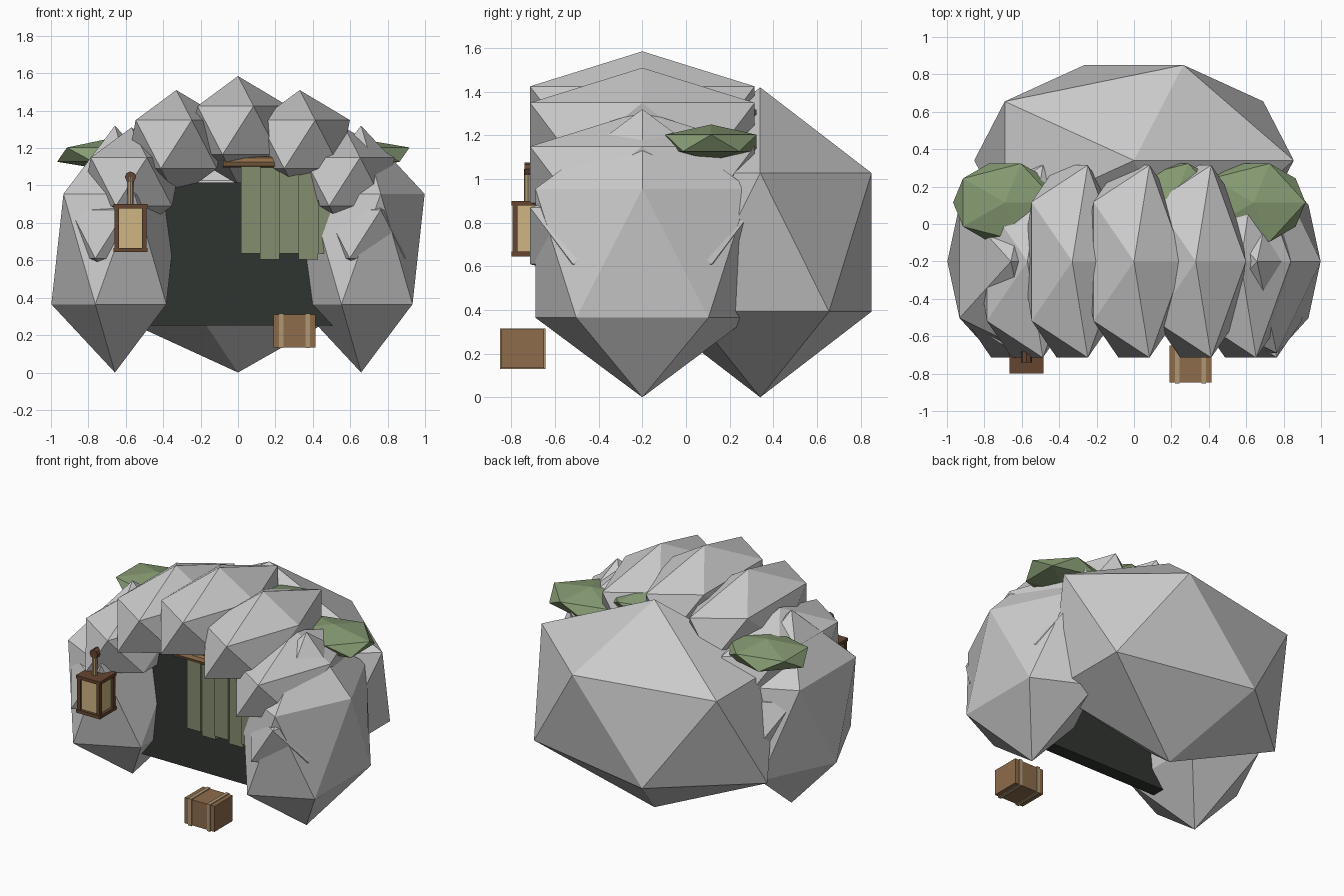
import bpy

if "Cube" in bpy.data.objects:
    bpy.data.objects.remove(bpy.data.objects["Cube"])


def mat(name, r, g, b):
    m = bpy.data.materials.new(name)
    m.diffuse_color = (r, g, b, 1)
    m.use_nodes = True
    m.node_tree.nodes["Principled BSDF"].inputs["Base Color"].default_value = m.diffuse_color
    return m


DARK = mat("cave_dark", 0.03, 0.035, 0.03)
WOOD = mat("wood", 0.27, 0.15, 0.07)
FRAME = mat("dark_wood", 0.13, 0.06, 0.03)
TAN = mat("tan", 0.42, 0.31, 0.18)
GLOW = mat("lamp_glass", 0.62, 0.46, 0.23)
CLOTH = mat("curtain_green", 0.23, 0.27, 0.16)
MOSS = mat("moss", 0.24, 0.33, 0.17)


def finish(name, material):
    o = bpy.context.object
    o.name = name
    if material:
        o.data.materials.append(material)
    return o


def rock(name, loc, scale, material=None):
    bpy.ops.mesh.primitive_ico_sphere_add(subdivisions=1, radius=1, location=loc)
    bpy.context.object.scale = scale
    return finish(name, material)


def box(name, x, y, z, material):
    """Box from (min, max) ranges."""
    c = [(a + b) / 2 for a, b in (x, y, z)]
    bpy.ops.mesh.primitive_cube_add(size=1, location=c)
    bpy.context.object.scale = [b - a for a, b in (x, y, z)]
    return finish(name, material)


def rod(name, loc, r, length, rot, material):
    bpy.ops.mesh.primitive_cylinder_add(vertices=8, radius=r, depth=length, location=loc, rotation=rot)
    return finish(name, material)


# Rock shell: side legs, rear boulder and the arch
rock("rear_boulder", (0, 0.34, 0.71), (0.955, 0.6, 0.71))
for side, s in (("left", -1), ("right", 1)):
    rock(side + "_leg_rock", (s * 0.658, -0.2, 0.66), (0.38, 0.576, 0.66))
    for i, (x, z) in enumerate([(0.33, 1.22), (0.57, 1.02), (0.68, 0.74)]):
        rock(f"{side}_arch_rock_{i}", (s * x, -0.2, z), (0.3, 0.605, 0.29))
rock("keystone_rock", (0, -0.2, 1.295), (0.3, 0.605, 0.29))

# Dark panel closing the cave
box("cave_back_panel", (-0.52, 0.52), (-0.37, -0.28), (0.25, 1.015), DARK)

# Moss clumps
for i, (x, z) in enumerate([(-0.69, 1.165), (0.64, 1.165), (0.205, 1.28)]):
    rock(f"moss_{i}", (x, 0.115, z), (0.31, 0.245, 0.085), MOSS)

# Curtain rod and hanging strips
rod("curtain_rod", (0.22, -0.56, 1.125), 0.03, 0.6, (0, 1.5708, 0), WOOD)
for i in range(5):
    x = 0.015 + i * 0.103
    odd = i % 2
    y = -0.575 + 0.015 * odd
    box(f"curtain_strip_{i}", (x, x + 0.105), (y, y + 0.03), (0.605 if odd else 0.635, 1.11), CLOTH)

# Lantern on a peg
LX, LY = -0.575, -0.71
rod("lantern_peg", (LX, -0.63, 1.045), 0.03, 0.22, (1.5708, 0, 0), FRAME)
rod("lantern_cord", (LX, -0.725, 0.97), 0.017, 0.15, (0, 0, 0), TAN)
box("lantern_glass", (LX - 0.07, LX + 0.07), (LY - 0.07, LY + 0.07), (0.66, 0.89), GLOW)
for name, z in (("base", 0.645), ("cap", 0.878)):
    box("lantern_" + name, (LX - 0.09, LX + 0.09), (LY - 0.09, LY + 0.09), (z, z + 0.022), FRAME)
for sx in (-1, 1):
    for sy in (-1, 1):
        x, y = LX + sx * 0.073, LY + sy * 0.073
        box("lantern_post", (x - 0.012, x + 0.012), (y - 0.012, y + 0.012), (0.66, 0.885), FRAME)

# Crate with two straps
box("crate", (0.19, 0.415), (-0.847, -0.65), (0.135, 0.31), WOOD)
for x in (0.232, 0.373):
    box("crate_strap", (x - 0.012, x + 0.012), (-0.853, -0.644), (0.13, 0.315), TAN)
